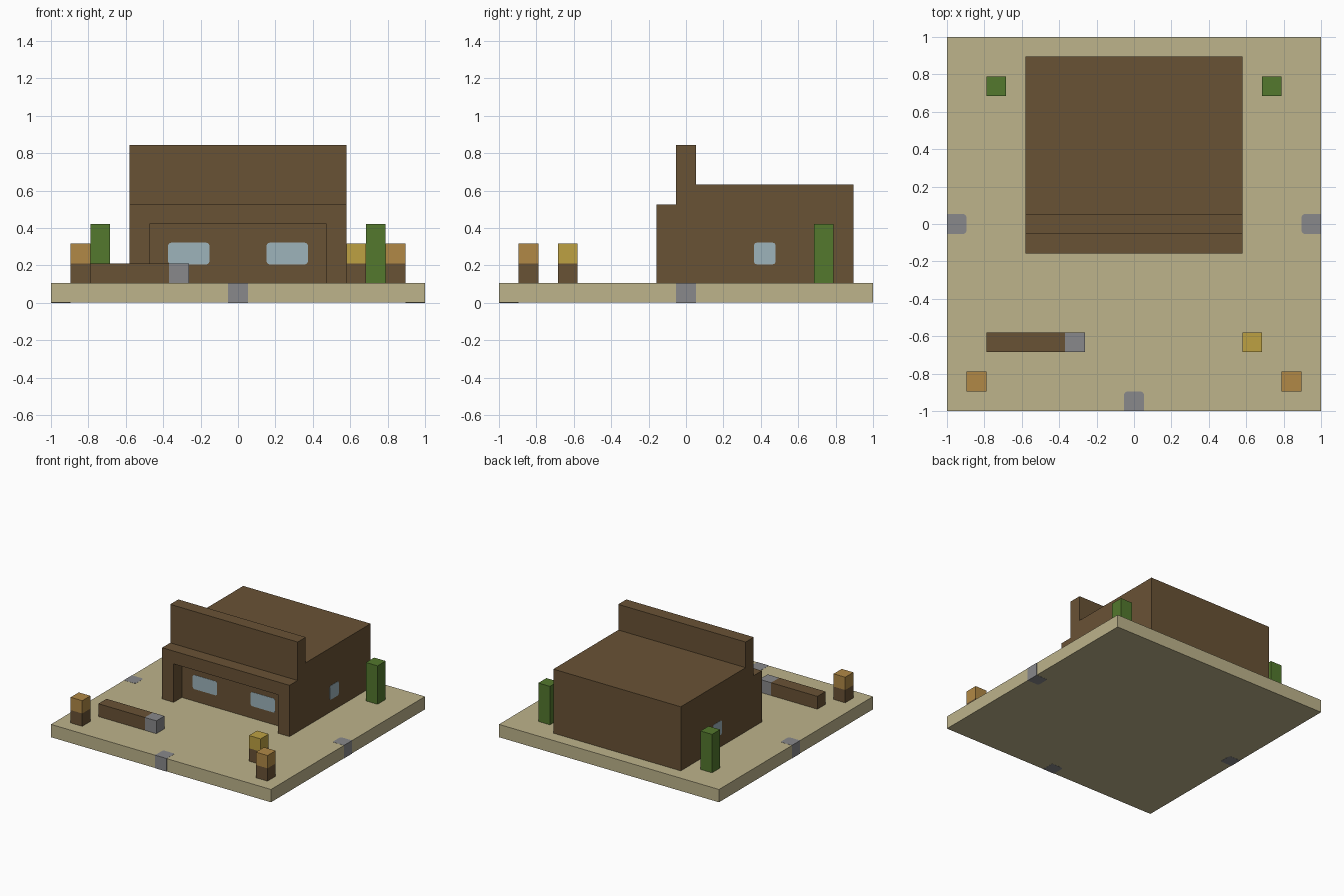
import bpy, bmesh, math
from mathutils import Matrix, Vector

cube = bpy.data.objects.get("Cube")
if cube:
    bpy.data.objects.remove(cube, do_unlink=True)

U = 2 / 19   # one building block; all sizes below are in blocks


def material(name, r, g, b):
    rgba = [((c / 255 + 0.055) / 1.055) ** 2.4 for c in (r, g, b)] + [1]
    mat = bpy.data.materials.new(name)
    mat.diffuse_color = rgba
    mat.use_nodes = True
    node = next(n for n in mat.node_tree.nodes if n.type == 'BSDF_PRINCIPLED')
    node.inputs["Base Color"].default_value = rgba
    return mat


sand = material("sand", 189, 179, 139)
wood = material("dark_wood", 105, 82, 53)
stone = material("grey_stone", 137, 137, 139)
green = material("cactus_green", 83, 120, 45)
orange = material("orange", 177, 137, 70)
yellow = material("straw_yellow", 189, 161, 66)
glass = material("pale_glass", 157, 179, 187)


def prism(name, mat, outline, depth, frame=Matrix()):
    """Extrude a flat outline along the local z axis of the frame."""
    bm = bmesh.new()
    face = bm.faces.new([bm.verts.new((x, y, 0)) for x, y in outline])
    ext = bmesh.ops.extrude_face_region(bm, geom=[face])
    bmesh.ops.translate(bm, vec=(0, 0, depth),
                        verts=[v for v in ext["geom"] if isinstance(v, bmesh.types.BMVert)])
    bmesh.ops.recalc_face_normals(bm, faces=bm.faces)
    bmesh.ops.transform(bm, matrix=Matrix.Scale(U, 4) @ frame, verts=bm.verts)
    mesh = bpy.data.meshes.new(name)
    bm.to_mesh(mesh)
    bm.free()
    mesh.materials.append(mat)
    obj = bpy.data.objects.new(name, mesh)
    bpy.context.collection.objects.link(obj)
    return obj


def box(name, mat, x, y, z):
    outline = [(x[0], y[0]), (x[1], y[0]), (x[1], y[1]), (x[0], y[1])]
    return prism(name, mat, outline, z[1] - z[0], Matrix.Translation((0, 0, z[0])))


def rounded(w, h, r=0.15, square_bottom=False):
    """Outline of a rectangle with rounded corners, centred on the origin."""
    points = []
    for i, (sx, sy) in enumerate([(1, 1), (-1, 1), (-1, -1), (1, -1)]):
        if square_bottom and sy < 0:
            points.append((sx * w / 2, sy * h / 2))
            continue
        for k in range(4):
            a = math.radians(90 * i + 30 * k)
            points.append((sx * (w / 2 - r) + r * math.cos(a),
                           sy * (h / 2 - r) + r * math.sin(a)))
    return points


def turned(angle, location, upright=False):
    m = Matrix.Translation(location) @ Matrix.Rotation(math.radians(angle), 4, 'Z')
    return m @ Matrix.Rotation(math.radians(90), 4, 'X') if upright else m


# Ground slab with stone marks in the middle of three edges
box("ground_slab", sand, (-9.5, 9.5), (-9.5, 9.5), (0, 1))
for side, angle in (("front", 0), ("left", 90), ("right", -90)):
    spot = Matrix.Rotation(math.radians(angle), 3, 'Z') @ Vector((0, -9.01, -0.01))
    prism(side + "_edge_mark", stone, rounded(1, 1, square_bottom=True), 1.02,
          turned(angle, spot))

# Building: stepped side profile with a raised false front, porch cut out
profile = [(-1.5, 1), (8.5, 1), (8.5, 6), (0.5, 6),
           (0.5, 8), (-0.5, 8), (-0.5, 5), (-1.5, 5)]
along_x = Matrix(((0, 0, 1, -5.5), (1, 0, 0, 0), (0, 1, 0, 0), (0, 0, 0, 1)))
house = prism("building", wood, profile, 11, along_x)
cutter = box("porch_cutter", wood, (-4.5, 4.5), (-2.5, -0.5), (0.5, 4))
cutter.hide_render = True
cut = house.modifiers.new("porch", 'BOOLEAN')
cut.operation, cut.solver, cut.object = 'DIFFERENCE', 'EXACT', cutter
bpy.context.view_layer.objects.active = house
bpy.ops.object.modifier_apply(modifier=cut.name)
bpy.data.objects.remove(cutter, do_unlink=True)

# Windows
for side, s in (("left", 1), ("right", -1)):
    prism(side + "_front_window", glass, rounded(2.1, 1.1), 0.02,
          turned(0, (s * 2.5, -0.5, 2.5), True))
    prism(side + "_side_window", glass, rounded(1.1, 1.1), 0.02,
          turned(s * 90, (s * 5.5, 4, 2.5), True))

# Trough with a stone end
box("trough", wood, (-7.5, -3.5), (-6.5, -5.5), (1, 2))
box("trough_stone_end", stone, (-3.5, -2.5), (-6.5, -5.5), (1, 2))

# Short posts with coloured tops
for name, x, y, top in (("left_corner", 8, -8, orange), ("right_corner", -8, -8, orange),
                        ("inner", 6, -6, yellow)):
    xs, ys = (x - 0.5, x + 0.5), (y - 0.5, y + 0.5)
    box(name + "_post", wood, xs, ys, (1, 2))
    box(name + "_post_top", top, xs, ys, (2, 3))

# Cacti beside the building
for side, s in (("left", 1), ("right", -1)):
    box(side + "_cactus", green, (s * 7 - 0.5, s * 7 + 0.5), (6.5, 7.5), (1, 4))
